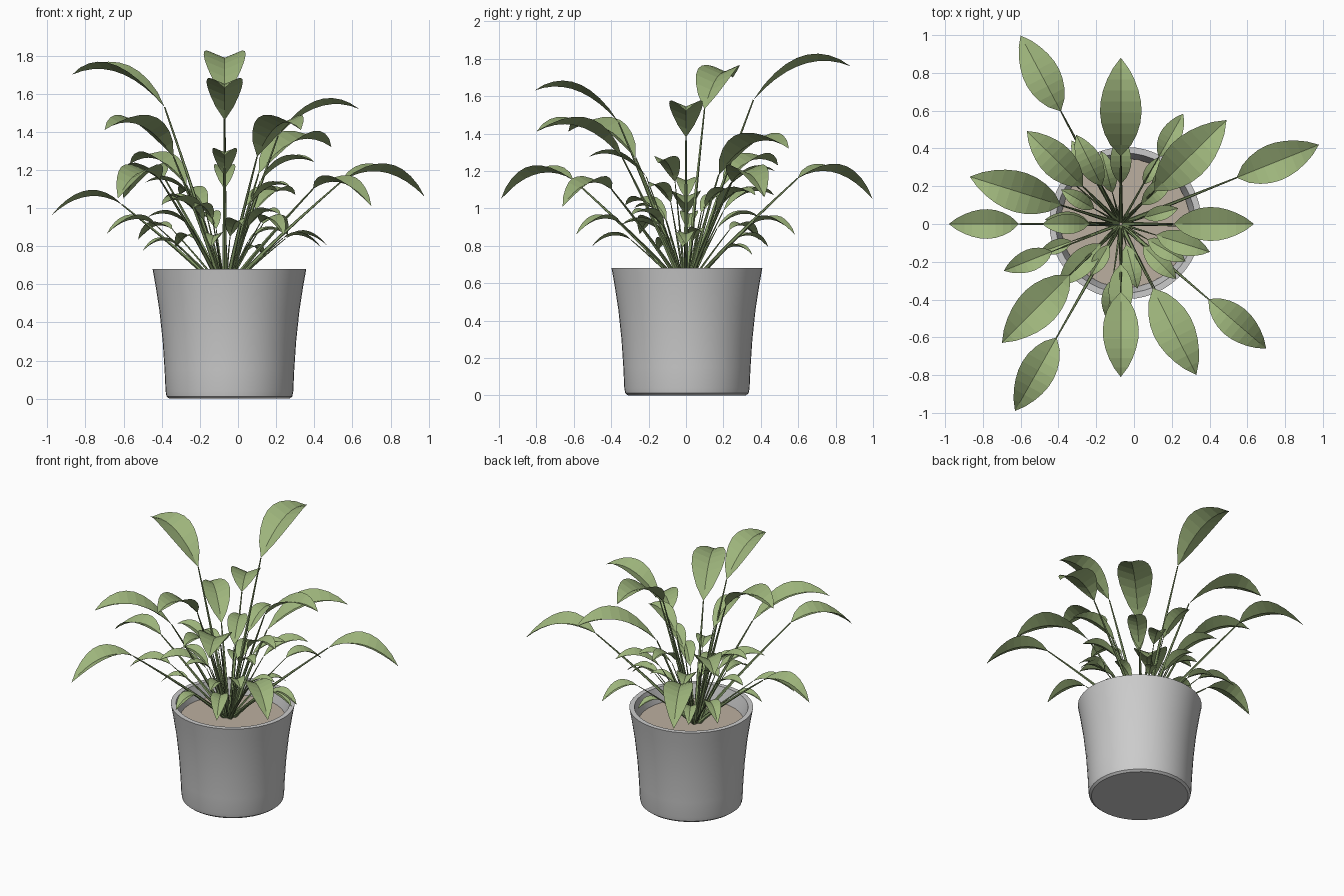
import bpy, bmesh, math
from mathutils import Vector, Matrix

if "Cube" in bpy.data.objects:
    bpy.data.objects.remove(bpy.data.objects["Cube"])

def material(name, col):
    m = bpy.data.materials.new(name)
    m.diffuse_color = (*col, 1)
    m.use_nodes = True
    m.node_tree.nodes["Principled BSDF"].inputs["Base Color"].default_value = m.diffuse_color
    return m

def make_object(name, bm, mat=None):
    me = bpy.data.meshes.new(name)
    bm.to_mesh(me)
    bm.free()
    ob = bpy.data.objects.new(name, me)
    bpy.context.collection.objects.link(ob)
    if mat:
        me.materials.append(mat)
    return ob

green = material("leaf_green", (0.34, 0.46, 0.20))
stem_green = material("stem_green", (0.22, 0.31, 0.13))
earth = material("earth", (0.50, 0.43, 0.35))
SOIL_Z = 0.58

def lathe(name, profile, sides=48, mat=None):
    bm = bmesh.new()
    vs = [bm.verts.new((r, 0, z)) for r, z in profile]
    es = [bm.edges.new(p) for p in zip(vs, vs[1:])]
    bmesh.ops.spin(bm, geom=vs + es, cent=(0, 0, 0), axis=(0, 0, 1),
                   angle=math.tau, steps=sides, use_duplicate=False)
    bmesh.ops.remove_doubles(bm, verts=bm.verts, dist=1e-4)
    bmesh.ops.recalc_face_normals(bm, faces=bm.faces)
    ob = make_object(name, bm, mat)
    ob.location = (-0.045, 0.005, 0)
    return ob

# Flared pot with hollow rim
pot = lathe("pot", [(0, 0), (0.315, 0), (0.33, 0.012), (0.335, 0.04), (0.34, 0.15),
                    (0.35, 0.30), (0.367, 0.46), (0.387, 0.59), (0.403, 0.68),
                    (0.37, 0.68), (0.35, 0.61), (0.335, 0.54), (0, 0.54)])
bpy.context.view_layer.objects.active = pot
pot.select_set(True)
bpy.ops.object.shade_smooth_by_angle(angle=math.radians(35))

# Soil disc
lathe("soil", [(0, SOIL_Z), (0.342, SOIL_Z)], 32, earth)

# Leaves of one rosette: direction, leaf base radius, tip radius, base z, tip z
LEAVES = [
    (118, 0.675, 1.13, 1.16, 1.05), (90, 0.36, 0.88, 1.58, 1.76),
    (-90, 0.36, 0.81, 1.46, 1.63), (180, 0.54, 0.91, 1.02, 0.96),
    (162.6, 0.33, 0.838, 1.53, 1.70), (0, 0.28, 0.705, 1.38, 1.52),
    (21.8, 0.66, 1.13, 1.14, 1.06), (-40.6, 0.61, 1.014, 1.10, 1.01),
    (-63.4, 0.38, 0.894, 1.27, 1.41), (-119.5, 0.69, 1.137, 1.15, 1.05),
    (-135, 0.38, 0.89, 1.27, 1.41), (135.3, 0.28, 0.70, 1.12, 1.23),
    (44.5, 0.25, 0.785, 1.18, 1.32)]

def add_leaf(bm, rot, rb, rt, zb, zt, n=9):
    # Arched blade folded along its midrib
    length = rt - rb
    rows = []
    for i in range(n + 1):
        t = i / n
        w = 0.212 * length * max(0, math.sin(math.pi * t ** 0.9)) ** 0.8
        x = rb + length * t
        z = zb + (zt - zb) * t + 0.19 * length * 4 * t * (1 - t)
        rows.append([bm.verts.new(rot @ Vector(p)) for p in
                     ((x, -w, z + 0.42 * w), (x, 0, z), (x, w, z + 0.42 * w))])
    for a, b in zip(rows, rows[1:]):
        for k in (0, 1):
            bm.faces.new((a[k], b[k], b[k + 1], a[k + 1]))

def add_stem(bm, rot, rb, zb, size, n=6, sides=5):
    # Tapered stalk bowing gently outward
    prev = None
    for i in range(n + 1):
        t = i / n
        c = Vector((0.015 * size + (rb - 0.015 * size) * t ** 1.12, 0, -0.02 + (zb + 0.02) * t))
        r = size * (0.014 - 0.010 * t)
        ring = []
        for k in range(sides):
            a = math.tau * k / sides
            d = Vector((zb, 0, -rb)).normalized() * math.cos(a) + Vector((0, math.sin(a), 0))
            ring.append(bm.verts.new(rot @ (c + d * r)))
        if prev:
            for k in range(sides):
                j = (k + 1) % sides
                bm.faces.new((prev[k], prev[j], ring[j], ring[k]))
        prev = ring

# Three nested rosettes: scale and turn
for name, s, turn in (("outer", 1, 0), ("middle", 0.59, 180), ("inner", 0.45, -120)):
    leaves, stems = bmesh.new(), bmesh.new()
    for ang, rb, rt, zb, zt in LEAVES:
        rot = Matrix.Rotation(math.radians(ang + turn), 3, 'Z')
        hb, ht = (zb - SOIL_Z) * s, (zt - SOIL_Z) * s
        add_leaf(leaves, rot, rb * s, rt * s, hb, ht)
        add_stem(stems, rot, rb * s, hb, max(s, 0.6))
    bmesh.ops.remove_doubles(leaves, verts=leaves.verts, dist=1e-4)
    for ob in (make_object(name + "_leaves", leaves, green),
               make_object(name + "_stems", stems, stem_green)):
        ob.location = (-0.07, 0, SOIL_Z)
